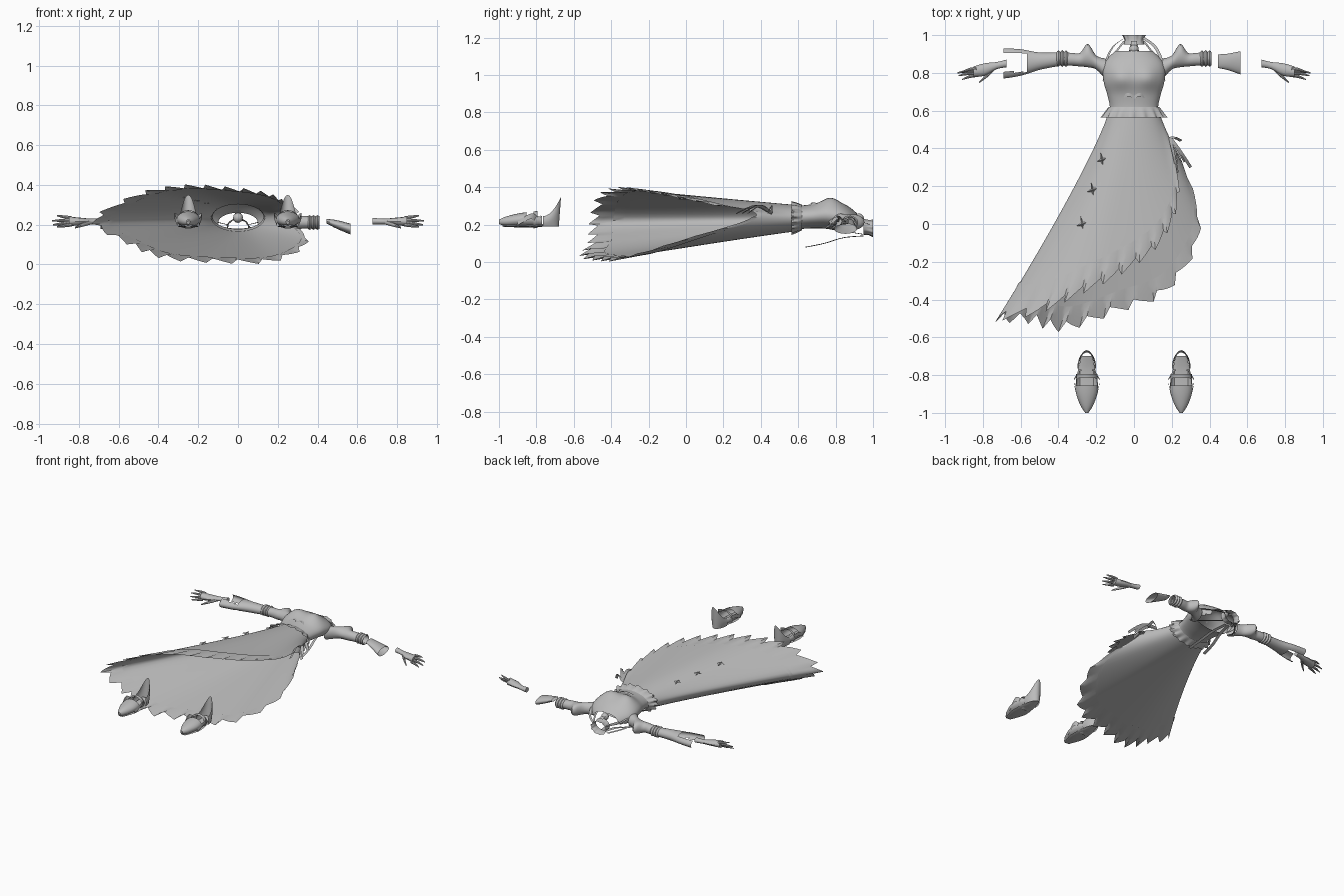
import bpy, bmesh, math
from math import sin, cos, pi
from mathutils import Vector

cube = bpy.data.objects.get("Cube")
if cube:
    bpy.data.objects.remove(cube)

grey = bpy.data.materials.new("soft_grey")
grey.use_nodes = True
shade = (0.5, 0.5, 0.5, 1)
grey.diffuse_color = shade
grey.node_tree.nodes["Principled BSDF"].inputs["Base Color"].default_value = shade


def finish(name, bm, drop=None, angle=40):
    """Turn a bmesh into an object, removing faces chosen by drop."""
    if drop:
        gone = [f for f in bm.faces if drop(f.calc_center_median())]
        bmesh.ops.delete(bm, geom=gone, context='FACES')
    bmesh.ops.recalc_face_normals(bm, faces=bm.faces)
    mesh = bpy.data.meshes.new(name)
    bm.to_mesh(mesh)
    bm.free()
    mesh.materials.append(grey)
    ob = bpy.data.objects.new(name, mesh)
    bpy.context.collection.objects.link(ob)
    bpy.ops.object.select_all(action='DESELECT')
    ob.select_set(True)
    bpy.context.view_layer.objects.active = ob
    bpy.ops.object.shade_smooth_by_angle(angle=math.radians(angle))
    return ob


def surface(name, func, nu, nv, closed=True, caps=False, drop=None, angle=40):
    """Grid from func(u, v), both 0..1, optionally closed around u."""
    bm = bmesh.new()
    cols = nu if closed else nu + 1
    rows = [[bm.verts.new(func(i / nu, j / nv)) for i in range(cols)] for j in range(nv + 1)]
    for a, b in zip(rows, rows[1:]):
        for i in range(nu):
            k = (i + 1) % cols
            bm.faces.new((a[i], a[k], b[k], b[i]))
    if caps:
        bm.faces.new(rows[0])
        bm.faces.new(rows[-1])
    return finish(name, bm, drop, angle)


def spline(points, s, loop=False):
    """Catmull-Rom point at s (0..1) along tuples."""
    n = len(points)
    x = s * (n if loop else n - 1)
    i = int(x) if loop else min(int(x), n - 2)
    f = x - i
    pick = lambda k: Vector(points[k % n] if loop else points[max(0, min(n - 1, k))])
    a, b, c, d = (pick(i + k) for k in (-1, 0, 1, 2))
    return (b * 2 + (c - a) * f + (a * 2 - b * 5 + c * 4 - d) * f * f
            + (b * 3 - a - c * 3 + d) * f ** 3) / 2


def loft(name, axis, rings, sides=16, steps=4, wave=0, folds=0, caps=False, drop=None, bump=None):
    """Elliptic rings (position, centre, centre, radius, radius) along an axis."""
    def point(u, v):
        p, c, d, r, q = spline(rings, v)
        k = 1 + wave * v * sin(folds * u * 2 * pi)
        a, b = c + r * k * cos(u * 2 * pi), d + q * k * sin(u * 2 * pi)
        co = Vector({'x': (p, a, b), 'y': (a, p, b), 'z': (a, b, p)}[axis])
        return bump(co) if bump else co
    return surface(name, point, sides, steps * (len(rings) - 1), True, caps, drop)


def strip(name, points, width, across):
    """Thin ribbon following points."""
    side = Vector(across) * width / 2
    return surface(name, lambda u, v: spline(points, v) + side * (2 * u - 1), 1, 10, False)


def mirror(rings, s):
    """Flip x-axis rings to the chosen side."""
    return [(r[0] * s,) + tuple(r[1:]) for r in rings]


# Skirt: oval waist blending into a slanted, one-sided hem
HEM = [(.23, .37, .25), (.23, .12, .31), (.13, -.1, .355), (-.06, -.25, .38),
       (-.28, -.36, .39), (-.5, -.46, .35), (-.72, -.5, .22), (-.55, -.51, .11),
       (-.37, -.55, .04), (-.1, -.46, .02), (.18, -.34, .025), (.345, -.02, .12)]


def skirt(u, s):
    a = u * 2 * pi
    waist = Vector((.135 * cos(a), .59, .235 + .07 * sin(a)))
    hem = spline(HEM, u % 1, True)
    co = waist.lerp(hem, s)
    co.x = waist.x + (hem.x - waist.x) * s ** 1.15
    return co


surface("skirt", lambda u, v: skirt(u, v * .9), 72, 16)

# Pleated ruffle with a sawtooth edge
TEETH = 27


def ruffle(u, v):
    saw = (u * TEETH) % 1
    a = u * 2 * pi
    co = skirt(u, .84 + v * (.13 + .06 * saw))
    out = Vector((cos(a) * .5, 0, sin(a)))
    return co + out * (.005 + v * .02 * (saw - .5))


surface("hem_ruffle", ruffle, TEETH * 5, 4, angle=30)
surface("hem_seam", lambda u, v: skirt(u, .825 + v * .02)
        + Vector((cos(u * 2 * pi), 0, sin(u * 2 * pi))) * .005, 72, 1)

# Star ornaments raised on the skirt front
samples = [skirt(i / 100, j / 40) for i in range(5, 50) for j in range(36)]
for n, (sx, sy) in enumerate([(-.17, .34), (-.22, .18), (-.275, 0)]):
    near = min(samples, key=lambda p: (p.x - sx) ** 2 + (p.y - sy) ** 2)
    bm = bmesh.new()
    top = bm.verts.new((sx, sy, near.z + .014))
    rim = []
    for k in range(8):
        r = .012 if k % 2 else .042
        a = k * pi / 4 - .25
        rim.append(bm.verts.new((sx + r * .75 * sin(a), sy + r * cos(a), near.z + .003)))
    for k in range(8):
        bm.faces.new((top, rim[k], rim[(k + 1) % 8]))
    finish(f"star_{n + 1}", bm, angle=10)

# Bodice with bust and low open back
def bust(co):
    if co.z > .24:
        for s in (-1, 1):
            d = ((co.x - s * .07) / .06) ** 2 + ((co.y - .775) / .055) ** 2
            co.z += .028 * math.exp(-d)
    return co


loft("bodice", 'y', [(.57, 0, .235, .135, .07), (.62, 0, .24, .128, .063),
                     (.68, 0, .245, .14, .065), (.75, 0, .25, .16, .072),
                     (.82, 0, .24, .165, .075), (.87, 0, .228, .145, .068),
                     (.915, 0, .21, .1, .05)], 40, 5, bump=bust,
     drop=lambda c: c.y > .79 and c.z < .2)
loft("waist_frill", 'y', [(.62, 0, .238, .134, .068), (.595, 0, .237, .15, .078),
                          (.565, 0, .235, .168, .086)], 96, 3, wave=.06, folds=16)

# Collar, pendant and halter straps
loft("collar", 'y', [(.95, 0, .19, .055, .042), (.975, 0, .185, .05, .04),
                     (1, 0, .18, .06, .045)], 48, 3, wave=.06, folds=10)
bm = bmesh.new()
bmesh.ops.create_icosphere(bm, subdivisions=2, radius=.026)
bmesh.ops.translate(bm, vec=(0, .925, .235), verts=bm.verts)
finish("pendant", bm)
strip("collar_tie", [(0, .97, .235), (0, .93, .25), (0, .89, .275)], .03, (1, 0, 0))
for s, side in ((1, "left"), (-1, "right")):
    strip(f"{side}_halter_strap", [(s * .16, .8, .25), (s * .145, .87, .24),
                                   (s * .11, .94, .215), (s * .05, .985, .2)], .014, (1, .5, 0))
    strip(f"{side}_back_strap", [(s * .16, .76, .2), (s * .13, .86, .165),
                                 (s * .05, .97, .145)], .012, (1, 0, .3))
    strip(f"{side}_back_ribbon", [(s * .01, .95, .14), (s * .03, .84, .13),
                                  (s * .05, .74, .1), (s * .06, .64, .08)], .02, (1, 0, .2))
    # Small bow on the bodice front
    strip(f"{side}_front_bow", [(0, .67, .312), (s * .03, .685, .318), (s * .06, .672, .3)],
          .018, (0, 1, 0))

# Hip bow: loops and tails on the left hip
for n, (ex, ey) in enumerate([(.25, .44), (.3, .3), (.27, .33), (.23, .27)]):
    strip(f"hip_ribbon_{n + 1}", [(.19, .46, .26), ((.19 + ex) / 2, (.47 + ey) / 2, .3),
                                 (ex, ey, .26)], .022, (.6, .4, .5))

# Arms, hands and shoes, mirrored
SLEEVE = [(.15, .82, .215, .055, .045), (.2, .855, .215, .037, .04), (.245, .892, .213, .062, .042),
          (.285, .87, .212, .036, .035), (.33, .872, .212, .034, .032), (.41, .875, .21, .036, .03)]
FINGERS = [(.91, .765, .19), (.93, .785, .2), (.935, .8, .22), (.91, .805, .245)]
for s, side in ((1, "left"), (-1, "right")):
    loft(f"{side}_sleeve", 'x', mirror(SLEEVE, s), 20)
    for k in range(3):
        x = .35 + k * .02
        loft(f"{side}_sleeve_gather_{k + 1}", 'x', mirror(
            [(x, .876, .211, .034, .03), (x + .01, .876, .211, .044, .037),
             (x + .02, .876, .211, .034, .03)], s), 16, 2)

    # Hand
    loft(f"{side}_palm", 'x', mirror(
        [(.675, .85, .218, .02, .017), (.73, .838, .216, .019, .014),
         (.79, .818, .216, .033, .019), (.85, .806, .217, .028, .024)], s), 12, 3, caps=True)
    for k, (x, y, z) in enumerate(FINGERS):
        base = (.835, .787 + k * .012, .2 + k * .011)
        loft(f"{side}_finger_{k + 1}", 'x', mirror(
            [base + (.009, .009), ((x + .835) / 2, (y + base[1]) / 2 + .004, (z + base[2]) / 2, .008, .008),
             (x, y, z, .003, .003)], s), 8, 3, caps=True)
    loft(f"{side}_thumb", 'x', mirror([(.74, .825, .212, .013, .011), (.78, .785, .2, .011, .01),
                                       (.82, .75, .185, .004, .004)], s), 8, 3, caps=True)

    # Shoe: pointed toe, open instep, tall heel cup
    cx = s * .25
    loft(f"{side}_shoe_toe", 'y', [(-1, cx, .215, .008, .012), (-.96, cx, .218, .034, .026),
                                   (-.89, cx, .225, .058, .036), (-.82, cx, .228, .056, .04),
                                   (-.77, cx, .22, .045, .032)], 20, caps=False,
         drop=lambda c: c.y > -.85 and c.z > .245)
    loft(f"{side}_shoe_sole", 'y', [(-.98, cx, .195, .02, .006), (-.88, cx, .192, .052, .007),
                                    (-.78, cx, .195, .045, .007), (-.7, cx, .21, .03, .01)],
         12, 3, caps=True)

    def cup(u, v):
        a = u * pi
        high = .245 + .105 * sin(a) ** 2
        z = .19 + (high - .19) * v
        r = .042 + .008 * sin(v * pi)
        return Vector((cx + r * cos(a), -.765 + .085 * sin(a) + .012 * v * sin(a), z))
    surface(f"{side}_shoe_heel_cup", cup, 18, 6, False)
    loft(f"{side}_shoe_strap", 'y', [(-.815, cx, .225, .056, .045), (-.795, cx, .228, .056, .045)], 20, 1)
    for e in (-1, 1):
        strip(f"{side}_shoe_flap_{'inner' if e * s < 0 else 'outer'}",
              [(cx + e * .05, -.8, .23), (cx + e * .068, -.83, .245), (cx + e * .055, -.9, .21)],
              .03, (0, .3, 1))

# Left cuff: a separate flared tube
loft("left_cuff", 'x', [(.445, .862, .218, .036, .012), (.5, .858, .2, .044, .022),
                        (.565, .853, .178, .062, .027)], 20)

# Right cuff: long, flared and slit along its middle
loft("right_cuff", 'x', [(-.4, .872, .21, .036, .03), (-.5, .862, .21, .046, .034),
                         (-.6, .855, .21, .07, .036), (-.69, .85, .21, .08, .038)], 32, 6,
     drop=lambda c: c.x < -.56 and abs(c.y - .855) < .05)
